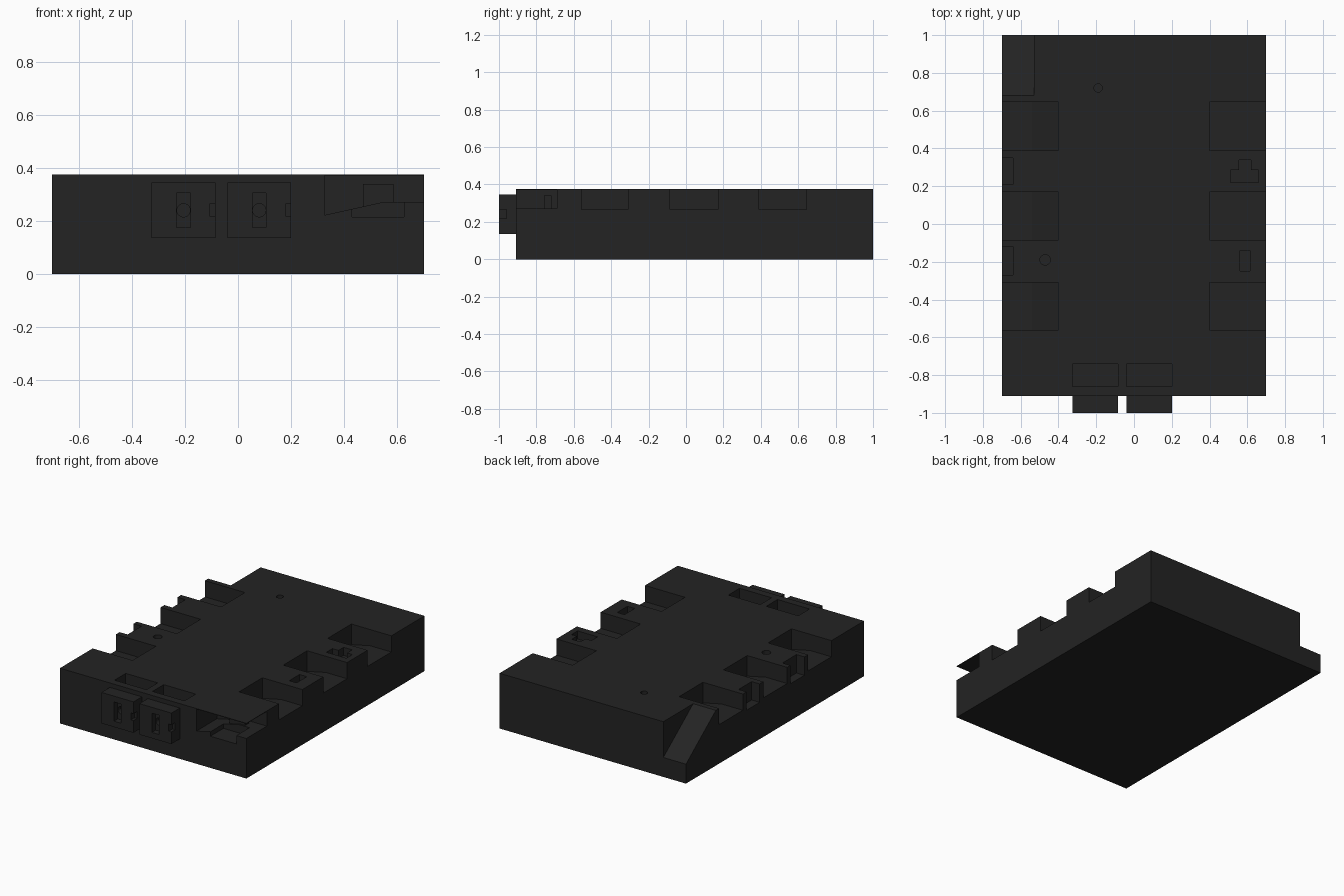
import bpy, bmesh, math
from mathutils import Matrix

if "Cube" in bpy.data.objects:
    bpy.data.objects.remove(bpy.data.objects["Cube"])

black = bpy.data.materials.new("matte black")
black.diffuse_color = (0.017, 0.017, 0.017, 1)
black.use_nodes = True
black.node_tree.nodes["Principled BSDF"].inputs["Base Color"].default_value = black.diffuse_color


def make(name, bm):
    bmesh.ops.recalc_face_normals(bm, faces=bm.faces)
    me = bpy.data.meshes.new(name)
    bm.to_mesh(me)
    bm.free()
    me.materials.append(black)
    ob = bpy.data.objects.new(name, me)
    bpy.context.collection.objects.link(ob)
    return ob


def prism(name, pts, axis, lo, hi):
    """Extrude a 2D outline along x (outline yz), y (outline xz) or z (outline xy)."""
    bm = bmesh.new()

    def place(p, t):
        return {'x': (t, p[0], p[1]), 'y': (p[0], t, p[1]), 'z': (p[0], p[1], t)}[axis]
    a = [bm.verts.new(place(p, lo)) for p in pts]
    b = [bm.verts.new(place(p, hi)) for p in pts]
    bm.faces.new(a)
    bm.faces.new(b[::-1])
    n = len(pts)
    for i in range(n):
        bm.faces.new((a[i], b[i], b[(i + 1) % n], a[(i + 1) % n]))
    return make(name, bm)


def box(name, x0, x1, y0, y1, z0, z1):
    return prism(name, [(x0, y0), (x1, y0), (x1, y1), (x0, y1)], 'z', z0, z1)


def circle(cx, cy, r, n=20):
    return [(cx + r * math.cos(2 * math.pi * i / n), cy + r * math.sin(2 * math.pi * i / n))
            for i in range(n)]


def carve(target, cutters):
    for c in cutters:
        m = target.modifiers.new("cut", 'BOOLEAN')
        m.operation = 'DIFFERENCE'
        m.solver = 'EXACT'
        m.object = c
    dg = bpy.context.evaluated_depsgraph_get()
    me = bpy.data.meshes.new_from_object(target.evaluated_get(dg))
    target.modifiers.clear()
    target.data = me
    for c in cutters:
        bpy.data.objects.remove(c)


TOP, UP, FRONT = 0.375, 0.5, -0.91
body = box("body", -0.70, 0.70, FRONT, 1.0, 0, TOP)
cuts = []

# Three edge bays per side, floors dipping inwards
for s in (-1, 1):
    bay = [(0.40 * s, UP), (0.40 * s, 0.235), (0.54 * s, 0.265), (0.8 * s, 0.265), (0.8 * s, UP)]
    for y0, y1 in ((0.39, 0.645), (-0.085, 0.17), (-0.56, -0.31)):
        cuts.append(prism("bay_cut", bay, 'y', y0, y1))

# Sloped chute at the back left corner
cuts.append(prism("chute_cut", [(0.68, TOP), (0.68, UP), (1.1, UP), (1.1, 0.055), (1.0, 0.132)],
                  'x', -0.8, -0.53))

# Covered corner pocket at the front right, leaving a thin roof
pocket = [(0.325, 0.371), (0.325, 0.222), (0.55, 0.272), (0.8, 0.272), (0.8, 0.371)]
cuts.append(prism("pocket_cut", pocket, 'y', -1.1, -0.69))
cuts.append(box("pocket_slot_cut", 0.43, 0.625, -1.1, -0.77, 0.215, 0.30))

# Small side niches on the left edge
for y0, y1 in ((0.21, 0.35), (-0.27, -0.12)):
    cuts.append(box("niche_cut", -0.8, -0.64, y0, y1, 0.25, UP))

# Recesses in the top
for x0, x1 in ((-0.325, -0.085), (-0.04, 0.20)):
    cuts.append(box("front_recess_cut", x0, x1, -0.86, -0.74, 0.30, UP))
cuts.append(box("side_recess_cut", 0.56, 0.615, -0.25, -0.14, 0.32, UP))
cuts.append(prism("t_recess_cut", [(0.51, 0.22), (0.66, 0.22), (0.66, 0.285), (0.62, 0.285),
                                   (0.62, 0.34), (0.555, 0.34), (0.555, 0.285), (0.51, 0.285)],
                  'z', 0.32, UP))
cuts.append(prism("back_hole_cut", circle(-0.19, 0.72, 0.022), 'z', 0.32, UP))
cuts.append(prism("left_hole_cut", circle(-0.47, -0.19, 0.028), 'z', 0.32, UP))
carve(body, cuts)

# Upright tab inside the corner pocket
box("pocket_tab", 0.47, 0.585, -0.76, -0.72, 0.225, 0.34)

# Two raised front plates, each with a slot, a round hole and a side notch
for i, x0 in enumerate((-0.325, -0.04)):
    plate = box("front_plate_%d" % (i + 1), x0, x0 + 0.24, -1.0, FRONT, 0.135, 0.345)
    cx = x0 + 0.12
    carve(plate, [
        box("slot_cut", cx - 0.026, cx + 0.026, -1.1, -0.96, 0.175, 0.305),
        prism("hole_cut", circle(cx, 0.24, 0.025), 'y', -1.1, -0.93),
        box("notch_cut", x0 + 0.22, x0 + 0.3, -1.1, -0.96, 0.217, 0.265),
    ])
